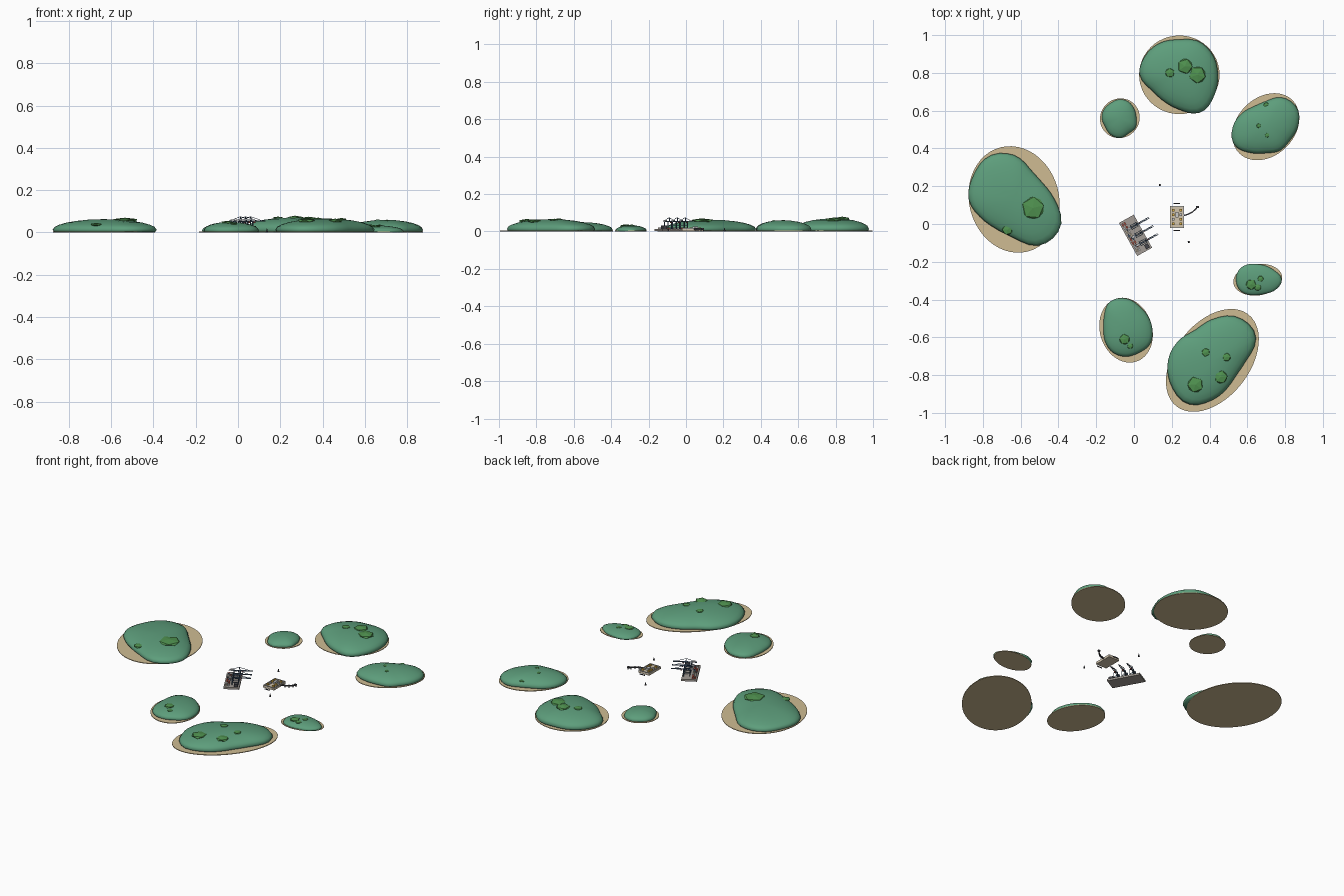
import bpy, bmesh, math, random
from mathutils import Matrix, Vector
from mathutils.bvhtree import BVHTree

random.seed(4)
if "Cube" in bpy.data.objects:
    bpy.data.objects.remove(bpy.data.objects["Cube"])


def material(name, *rgb):
    m = bpy.data.materials.new(name)
    m.use_nodes = True
    m.diffuse_color = (*rgb, 1)
    m.node_tree.nodes["Principled BSDF"].inputs["Base Color"].default_value = (*rgb, 1)
    return m


GRASS = material("grass", .11, .34, .2)
SAND = material("sand", .62, .5, .29)
LEAF = material("leaf", .08, .29, .08)
CONCRETE = material("concrete", .36, .33, .3)
STEEL = material("blue_steel", .07, .12, .2)
RED = material("red_paint", .5, .09, .06)
CREAM = material("cream", .65, .56, .42)
YELLOW = material("yellow_paint", .75, .45, .06)
WHITE = material("white_paint", .7, .7, .7)
DARK = material("dark_timber", .06, .06, .07)


def finish(name, bm, mat, smooth=False):
    bmesh.ops.recalc_face_normals(bm, faces=bm.faces)
    mesh = bpy.data.meshes.new(name)
    bm.to_mesh(mesh)
    bm.free()
    mesh.materials.append(mat)
    for p in mesh.polygons:
        p.use_smooth = smooth
    ob = bpy.data.objects.new(name, mesh)
    bpy.context.collection.objects.link(ob)
    return ob


def box(name, frame, centre, size, mat):
    bm = bmesh.new()
    local = Matrix.Translation(centre) @ Matrix.Diagonal((*size, 1))
    bmesh.ops.create_cube(bm, size=1, matrix=frame @ local)
    return finish(name, bm, mat)


def bar(name, frame, a, b, width, mat):
    a, b = Vector(a), Vector(b)
    turn = (b - a).to_track_quat('Z', 'Y').to_matrix().to_4x4()
    place = frame @ Matrix.Translation((a + b) / 2) @ turn
    return box(name, place, (0, 0, 0), (width, width, (b - a).length), mat)


def radius_at(radii, t):
    # smooth closed curve through evenly spaced radii
    n = len(radii)
    i, f = int(t * n), t * n % 1
    p, q, r, s = (radii[(i + k) % n] for k in (-1, 0, 1, 2))
    return q + f / 2 * (r - p + f * (2 * p - 5 * q + 4 * r - s + f * (3 * (q - r) + s - p)))


SLOPE = [(.97, .02), (1, .2), (.96, .42), (.88, .57), (.74, .73), (.55, .86), (.3, .96)]
SIDES = 40


def island(name, centre, beach, tilt, height, radii, shrubs):
    # flat oval beach
    bm = bmesh.new()
    place = (Matrix.Translation((*centre, .002)) @ Matrix.Rotation(math.radians(tilt), 4, 'Z')
             @ Matrix.Diagonal((*beach, 1, 1)))
    bmesh.ops.create_cone(bm, cap_ends=True, segments=48, radius1=1, radius2=1,
                          depth=.004, matrix=place)
    finish(name + "_beach", bm, SAND)

    # rounded hill lofted from the coast outline
    bm = bmesh.new()
    rings = []
    for scale, z in SLOPE:
        ring = []
        for k in range(SIDES):
            r, a = radius_at(radii, k / SIDES) * scale, math.tau * k / SIDES
            ring.append(bm.verts.new((centre[0] + r * math.cos(a),
                                      centre[1] + r * math.sin(a), z * height)))
        rings.append(ring)
    for low, high in zip(rings, rings[1:]):
        for k in range(SIDES):
            j = (k + 1) % SIDES
            bm.faces.new((low[k], low[j], high[j], high[k]))
    peak = bm.verts.new((*centre, height))
    for k in range(SIDES):
        bm.faces.new((rings[-1][k], rings[-1][(k + 1) % SIDES], peak))
    bm.faces.new(rings[0])
    ground = BVHTree.FromBMesh(bm)
    finish(name + "_hill", bm, GRASS, True)

    # low faceted shrubs resting on the hill
    for x, y, r in shrubs:
        hit, normal = ground.ray_cast(Vector((x, y, 1)), Vector((0, 0, -1)))[:2]
        if hit is None:
            continue
        lean = Vector((0, 0, 1)).rotation_difference(normal.lerp(Vector((0, 0, 1)), .4))
        bm = bmesh.new()
        place = (Matrix.Translation(hit) @ lean.to_matrix().to_4x4()
                 @ Matrix.Rotation(random.uniform(0, math.tau), 4, 'Z')
                 @ Matrix.Diagonal((r * 1.1, r * 1.1, min(r * .3, .012), 1)))
        bmesh.ops.create_icosphere(bm, subdivisions=1, radius=1, matrix=place)
        finish(name + "_shrub", bm, LEAF)


island("west_island", (-.635, .13), (.285, .238), 105, .063,
       (.215, .175, .18, .235, .265, .25, .24, .2, .183, .205, .28, .285),
       [(-.535, .085, .06), (-.67, -.03, .028)])
island("north_island", (.24, .79), (.213, .208), 0, .07,
       (.205, .207, .205, .187, .197, .207, .21, .168, .163, .185, .23, .215),
       [(.27, .835, .04), (.335, .79, .045), (.19, .8, .025)])
island("northeast_island", (.698, .515), (.199, .153), 45, .06,
       (.17, .193, .178, .135, .125, .145, .175, .193, .16, .14, .147, .147),
       [(.66, .52, .012), (.705, .47, .012), (.7, .63, .014)])
island("north_islet", (-.075, .56), (.107, .103), 45, .042,
       (.088, .09, .098, .1, .094, .096, .095, .09, .1, .105, .093, .097), [])
island("east_islet", (.655, -.295), (.13, .083), 8, .033,
       (.128, .1, .085, .082, .095, .112, .115, .11, .092, .081, .085, .108),
       [(.62, -.32, .028), (.655, -.335, .018), (.67, -.29, .016)])
island("southwest_island", (-.042, -.562), (.175, .138), 108, .05,
       (.14, .138, .145, .168, .173, .135, .12, .127, .138, .14, .138, .147),
       [(-.05, -.61, .028), (-.02, -.645, .016)])
island("south_island", (.415, -.722), (.309, .198), 52, .066,
       (.18, .265, .265, .218, .185, .208, .235, .255, .266, .21, .165, .15),
       [(.325, -.85, .042), (.46, -.81, .035), (.38, -.68, .022), (.49, -.705, .022)])

# cargo quay
quay = Matrix.Translation((.008, -.06, 0)) @ Matrix.Rotation(math.radians(-61), 4, 'Z')
box("quay_deck", quay, (0, 0, .008), (.2, .09, .012), CONCRETE)
for i in range(8):
    for j in range(2):
        paint = (RED, STEEL, WHITE, RED, CREAM)[(i * 2 + j * 3) % 5]
        box("cargo_container", quay, (-.08 + i * .022, -.032 + j * .013, .018),
            (.017, .009, .009), paint)
box("quay_office", quay, (.08, .025, .022), (.025, .022, .018), DARK)

# quay cranes reaching over the water
for x in (-.047, .002, .051):
    for side in (-.011, .011):
        for y in (.0, .036):
            bar("crane_leg", quay, (x + side, y, .014), (x + side, y, .052), .004, STEEL)
        bar("crane_sill", quay, (x + side, 0, .03), (x + side, .036, .03), .003, STEEL)
        bar("crane_boom", quay, (x + side * .3, -.03, .054), (x + side * .3, .108, .054), .003, STEEL)
    for y in (0, .036):
        bar("crane_portal", quay, (x - .012, y, .052), (x + .012, y, .052), .004, STEEL)
    bar("crane_mast", quay, (x, .036, .052), (x, .03, .075), .004, STEEL)
    bar("crane_front_stay", quay, (x, .03, .075), (x, .095, .055), .002, STEEL)
    bar("crane_back_stay", quay, (x, .03, .075), (x, -.026, .055), .002, STEEL)
    box("crane_machine_house", quay, (x, -.012, .058), (.012, .018, .008), WHITE)
    box("crane_cab", quay, (x, .05, .048), (.007, .008, .007), RED)

# landing platform
pad = Matrix.Translation((.227, .037, 0))
box("platform_deck", pad, (0, 0, .008), (.075, .115, .012), CREAM)
for s in (-1, 1):
    box("platform_side_kerb", pad, (s * .035, 0, .016), (.003, .112, .004), WHITE)
    box("platform_end_kerb", pad, (0, s * .055, .016), (.07, .003, .004), WHITE)
    box("mooring_float", pad, (0, s * .072, .004), (.035, .004, .005), DARK)
for i in range(4):
    for s in (-1, 1):
        box("supply_crate", pad, (s * .02, -.036 + i * .024, .018), (.013, .012, .008),
            YELLOW if (i + s) % 3 else WHITE)
box("platform_hut", pad, (0, .012, .02), (.016, .03, .012), WHITE)

# curved jetty beside the platform
path = [(.265, .045), (.29, .053), (.31, .064), (.327, .08), (.338, .093)]
for a, b in zip(path, path[1:]):
    bar("jetty_walk", Matrix(), (*a, .012), (*b, .012), .007, DARK)
for x, y in path[1:]:
    bar("jetty_post", Matrix(), (x, y, 0), (x, y, .018), .004, DARK)
box("jetty_head", Matrix(), (.336, .09, .015), (.014, .012, .008), DARK)

# channel buoys
for x, y in ((.137, .206), (.29, -.095)):
    bm = bmesh.new()
    bmesh.ops.create_cone(bm, cap_ends=True, segments=8, radius1=.006, radius2=.001,
                          depth=.018, matrix=Matrix.Translation((x, y, .009)))
    finish("channel_buoy", bm, DARK)
